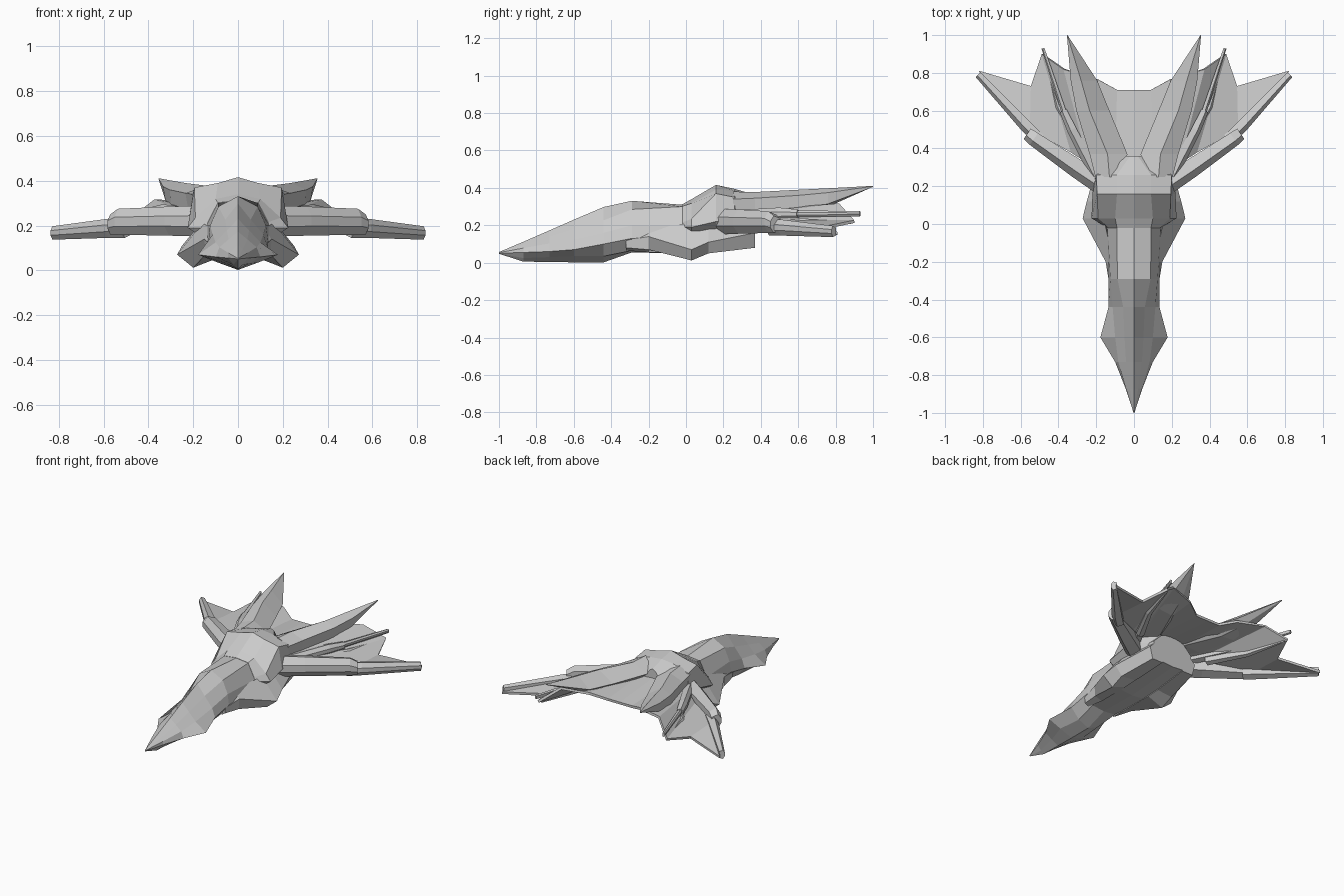
import bpy, bmesh
from mathutils import Vector


def make(name, verts, faces, mirror=False, thick=0):
    me = bpy.data.meshes.new(name)
    me.from_pydata(verts, [], faces)
    bm = bmesh.new()
    bm.from_mesh(me)
    bmesh.ops.remove_doubles(bm, verts=bm.verts, dist=0.0005)
    bmesh.ops.recalc_face_normals(bm, faces=bm.faces)
    bm.to_mesh(me)
    bm.free()
    ob = bpy.data.objects.new(name, me)
    bpy.context.collection.objects.link(ob)
    if thick:
        m = ob.modifiers.new("thickness", 'SOLIDIFY')
        m.thickness = thick
        m.offset = 0
    if mirror:
        ob.modifiers.new("mirror", 'MIRROR')
    return ob


def loft(name, rings, mirror=False):
    n = len(rings[0])
    verts = [tuple(p) for r in rings for p in r]
    faces = [(k * n + i, k * n + (i + 1) % n, (k + 1) * n + (i + 1) % n, (k + 1) * n + i)
             for k in range(len(rings) - 1) for i in range(n)]
    faces += [tuple(range(n)), tuple(range(len(verts) - n, len(verts)))]
    return make(name, verts, faces, mirror)


def hull(name, sections):
    """Symmetric loft; each section is y plus half a profile, top centre to bottom centre."""
    rings = []
    for y, half in sections:
        ring = [(x, y, z) for x, z in half] + [(-x, y, z) for x, z in half[-2:0:-1]]
        rings.append(ring)
    return loft(name, rings)


def side_loft(name, sections):
    return loft(name, [[(x, y, z) for x, z in pts] for y, pts in sections], True)


def rod(name, path):
    """Mirrored six-sided bar through (point, half width, half height)."""
    d = (Vector(path[-1][0]) - Vector(path[0][0])).normalized()
    s = d.cross(Vector((0, 0, 1))).normalized()
    up = Vector((0, 0, 1))
    prof = [(1, -.35), (1, .35), (.3, 1), (-1, .7), (-1, -.7), (.3, -1)]
    return loft(name, [[Vector(p) + s * (a * w) + up * (b * h) for a, b in prof]
                       for p, w, h in path], True)


# Long pointed nose and neck
hull("nose_and_neck", [
    (-1.0, [(0, .057), (.001, .056), (.002, .054), (.002, .051), (.001, .049), (0, .048)]),
    (-.87, [(0, .112), (.022, .095), (.043, .078), (.045, .055), (.02, .025), (0, .006)]),
    (-.73, [(0, .173), (.042, .138), (.083, .103), (.1, .06), (.05, .03), (0, .004)]),
    (-.60, [(0, .23), (.05, .178), (.1, .125), (.178, .07), (.09, .035), (0, .002)]),
    (-.44, [(0, .298), (.057, .227), (.113, .16), (.135, .1), (.075, .035), (0, .002)]),
    (-.29, [(0, .331), (.088, .285), (.125, .2), (.135, .13), (.09, .065), (0, .055)]),
    (-.02, [(0, .31), (.09, .3), (.14, .2), (.15, .14), (.11, .06), (0, .05)]),
    (.37, [(0, .3), (.09, .27), (.15, .21), (.15, .15), (.11, .09), (0, .08)]),
])

# Raised canopy with shoulders, its nose and rear drawn to blunt points
hull("canopy", [
    (-.02, [(0, .312), (.09, .302), (.135, .215), (.14, .19), (.1, .16), (0, .16)]),
    (.03, [(0, .34), (.1, .318), (.19, .235), (.225, .19), (.15, .14), (0, .14)]),
    (.16, [(0, .416), (.09, .39), (.195, .37), (.22, .22), (.15, .14), (0, .14)]),
    (.26, [(0, .395), (.09, .385), (.2, .35), (.205, .22), (.15, .15), (0, .15)]),
    (.36, [(0, .365), (.02, .355), (.06, .3), (.1, .22), (.1, .17), (0, .17)]),
])

# Lower side pods
side_loft("side_pod", [
    (-.32, [(.12, .12), (.13, .12), (.125, .08), (.1, .065)]),
    (-.2, [(.11, .19), (.15, .14), (.145, .07), (.09, .055)]),
    (.03, [(.16, .21), (.272, .07), (.2, .012), (.09, .055)]),
    (.12, [(.16, .22), (.25, .11), (.2, .05), (.09, .06)]),
    (.37, [(.13, .21), (.18, .16), (.16, .08), (.08, .08)]),
])

# Tall swept tail fins
side_loft("tail_fin", [
    (.25, [(.06, .36), (.13, .38), (.205, .34), (.19, .26), (.1, .27)]),
    (.37, [(.035, .325), (.14, .378), (.235, .345), (.22, .26), (.1, .27)]),
    (.6, [(.13, .32), (.235, .39), (.305, .36), (.3, .28), (.2, .27)]),
    (.76, [(.195, .325), (.28, .398), (.335, .375), (.325, .315), (.25, .3)]),
    (1.0, [(.352, .408), (.353, .411), (.355, .409), (.354, .405), (.352, .406)]),
])

# Jointed wing arms and their outer blades
rod("wing_arm", [((.13, .18, .22), .055, .07), ((.3, .292, .22), .05, .065),
                 ((.53, .45, .217), .038, .058), ((.565, .478, .205), .033, .045)])
rod("wing_blade", [((.5, .45, .19), .03, .045), ((.57, .515, .188), .032, .043),
                   ((.825, .79, .167), .018, .03)])

# Slim barrels between fin and wing
rod("barrel_base", [((.2, .25, .25), .03, .03), ((.33, .5, .26), .025, .035),
                    ((.375, .6, .26), .02, .025)])
rod("barrel", [((.36, .56, .262), .014, .018), ((.482, .93, .262), .008, .014)])
rod("lower_barrel", [((.27, .38, .22), .025, .03), ((.4, .62, .215), .018, .022),
                     ((.475, .88, .215), .006, .008)])

# Thin scalloped wing skin, front edge and rear edge
front = [(0, .3, .3), (.1, .3, .29), (.17, .3, .27), (.24, .32, .25), (.33, .38, .225),
         (.55, .5, .2), (.81, .79, .175)]
rear = [(0, .71, .265), (.09, .71, .265), (.19, .765, .3), (.37, .82, .31), (.485, .9, .22),
        (.545, .73, .185), (.82, .81, .155)]
n = len(front)
make("wing_skin", front + rear, [(i, i + 1, n + i + 1, n + i) for i in range(n - 1)],
     mirror=True, thick=.016)
